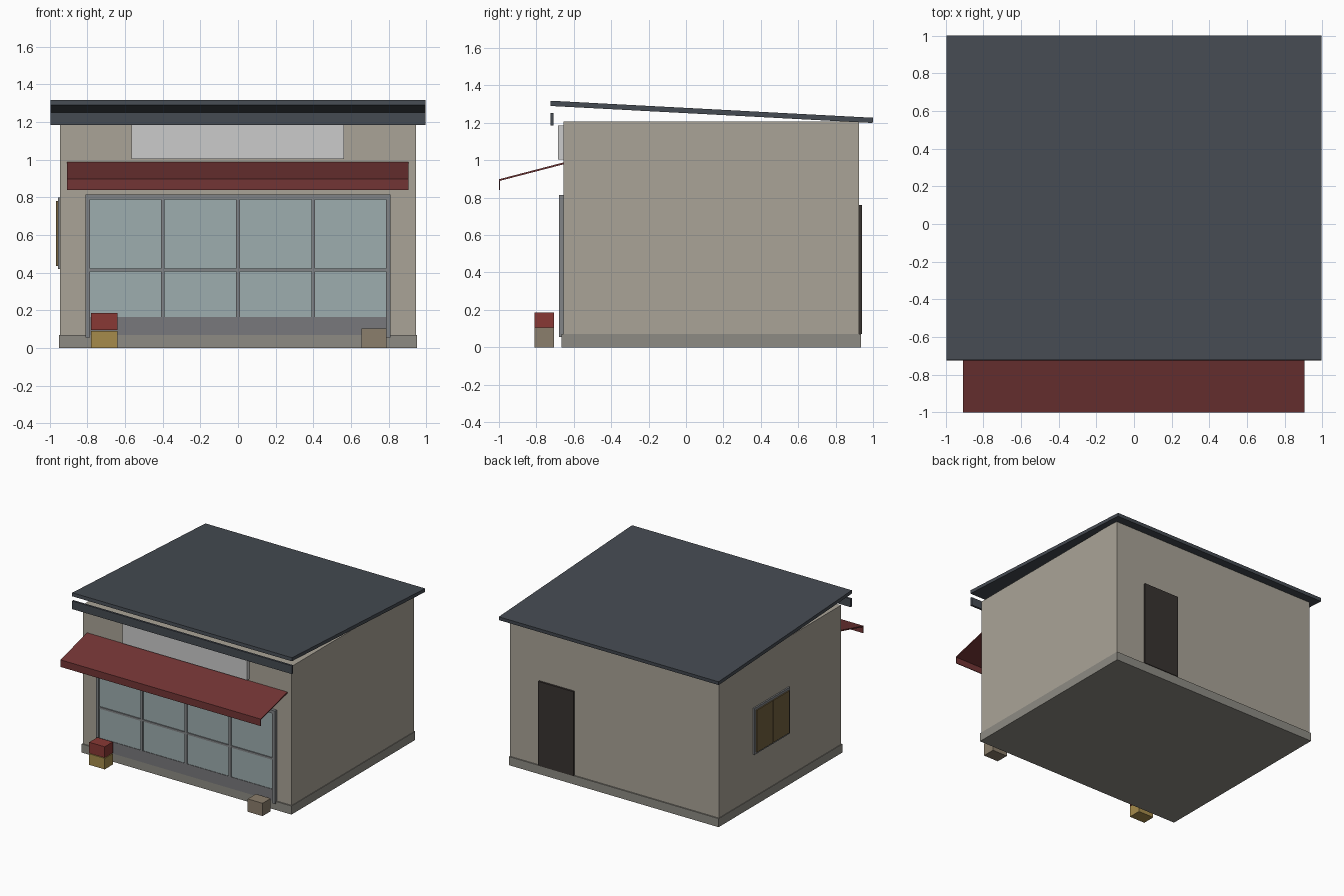
import bpy, bmesh

if "Cube" in bpy.data.objects:
    bpy.data.objects.remove(bpy.data.objects["Cube"])

MATS = {}


def mat(name, rgb):
    m = bpy.data.materials.new(name)
    m.diffuse_color = (*rgb, 1)
    m.use_nodes = True
    m.node_tree.nodes["Principled BSDF"].inputs["Base Color"].default_value = m.diffuse_color
    MATS[name] = m


for n, c in {"wall": (0.40, 0.37, 0.31), "plinth": (0.27, 0.26, 0.23),
             "roof": (0.06, 0.07, 0.085), "sign": (0.52, 0.52, 0.52),
             "awning": (0.17, 0.035, 0.035), "frame": (0.22, 0.23, 0.24),
             "glass": (0.34, 0.42, 0.43), "kick": (0.19, 0.19, 0.20),
             "door": (0.04, 0.033, 0.03), "amber": (0.17, 0.12, 0.05),
             "red_crate": (0.25, 0.04, 0.035), "yellow_crate": (0.38, 0.26, 0.07),
             "brown_crate": (0.26, 0.21, 0.15)}.items():
    mat(n, c)


def extrude_x(name, profile, x0, x1, material):
    """Prism along x from a (y, z) profile."""
    bm = bmesh.new()
    face = bm.faces.new([bm.verts.new((x0, y, z)) for y, z in profile])
    ext = bmesh.ops.extrude_face_region(bm, geom=[face])["geom"]
    bmesh.ops.translate(bm, vec=(x1 - x0, 0, 0),
                        verts=[v for v in ext if isinstance(v, bmesh.types.BMVert)])
    bmesh.ops.recalc_face_normals(bm, faces=bm.faces)
    me = bpy.data.meshes.new(name)
    bm.to_mesh(me)
    bm.free()
    me.materials.append(MATS[material])
    ob = bpy.data.objects.new(name, me)
    bpy.context.collection.objects.link(ob)
    return ob


def box(name, x, y, z, material):
    """Box from (min, max) ranges."""
    return extrude_x(name, [(y[0], z[0]), (y[1], z[0]), (y[1], z[1]), (y[0], z[1])],
                     x[0], x[1], material)


# Building shell
box("plinth", (-0.95, 0.95), (-0.665, 0.935), (0, 0.07), "plinth")
box("walls", (-0.945, 0.945), (-0.655, 0.925), (0.07, 1.208), "wall")

# Sloping roof slab and separate front fascia
extrude_x("roof", [(-0.725, 1.29), (0.998, 1.199), (1.0, 1.227), (-0.723, 1.318)],
          -0.995, 0.995, "roof")
box("fascia", (-0.995, 0.995), (-0.725, -0.708), (1.185, 1.252), "roof")

# Blank sign board and awning with hanging valance
box("sign_board", (-0.567, 0.563), (-0.685, -0.655), (1.003, 1.185), "sign")
extrude_x("awning", [(-0.655, 0.988), (-1.0, 0.898), (-1.0, 0.84), (-0.994, 0.84),
                     (-0.994, 0.890), (-0.655, 0.978)], -0.908, 0.906, "awning")

# Shop front: frame, mullions, glass panes and kick panel
FY = (-0.68, -0.655)
for side, s in (("left", -1), ("right", 1)):
    box(f"shop_post_{side}", sorted((s * 0.785, s * 0.81)), FY, (0.055, 0.79), "frame")
box("shop_head", (-0.81, 0.81), FY, (0.79, 0.815), "frame")
for i, x in enumerate((-0.4, 0, 0.4)):
    box(f"mullion_{i}", (x - 0.01, x + 0.01), (-0.677, -0.655), (0.165, 0.79), "frame")
box("transom", (-0.785, 0.785), (-0.675, -0.655), (0.407, 0.423), "frame")
xs = [-0.785, -0.41, -0.39, -0.01, 0.01, 0.39, 0.41, 0.785]
for c in range(4):
    for r, z in enumerate(((0.165, 0.407), (0.423, 0.79))):
        box(f"glass_{c}_{r}", xs[2 * c:2 * c + 2], (-0.667, -0.655), z, "glass")
box("kick_panel", (-0.785, 0.785), (-0.671, -0.655), (0.07, 0.165), "kick")

# Side window on the left wall
box("side_window_frame", (-0.957, -0.945), (0.02, 0.48), (0.42, 0.80), "frame")
for i, y in enumerate(((0.04, 0.245), (0.252, 0.46))):
    box(f"side_window_pane_{i}", (-0.966, -0.957), y, (0.435, 0.78), "amber")

# Back door
box("back_door", (0.36, 0.68), (0.925, 0.941), (0.07, 0.76), "door")

# Crates by the entrance
CY = (-0.81, -0.705)
box("yellow_crate", (-0.78, -0.64), CY, (0, 0.09), "yellow_crate")
box("red_crate", (-0.78, -0.64), CY, (0.095, 0.185), "red_crate")
box("brown_crate", (0.655, 0.79), CY, (0, 0.105), "brown_crate")
